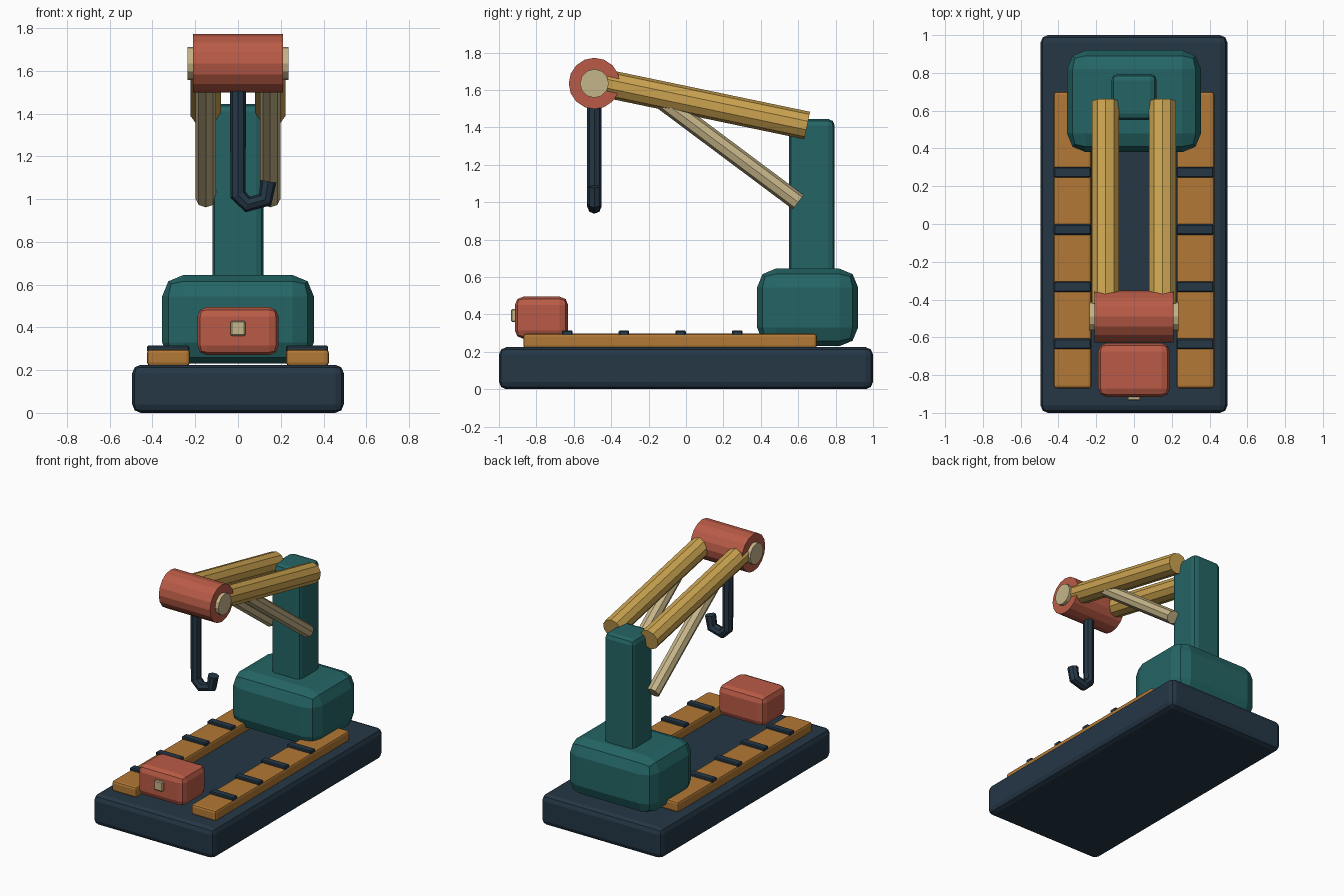
import bpy
from mathutils import Vector

cube = bpy.data.objects.get("Cube")
if cube:
    bpy.data.objects.remove(cube, do_unlink=True)


def material(name, rgb):
    mat = bpy.data.materials.new(name)
    mat.use_nodes = True
    mat.diffuse_color = (*rgb, 1)
    mat.node_tree.nodes["Principled BSDF"].inputs["Base Color"].default_value = (*rgb, 1)
    return mat


navy = material("dark navy", (0.018, 0.038, 0.06))
teal = material("deep teal", (0.018, 0.13, 0.13))
red = material("brick red", (0.49, 0.105, 0.062))
gold = material("golden yellow", (0.6, 0.37, 0.08))
orange = material("ochre orange", (0.45, 0.19, 0.035))
tan = material("pale tan", (0.56, 0.46, 0.25))


def box(name, low, high, mat, bevel, segments=2):
    """Bevelled box between two opposite corners."""
    low, high = Vector(low), Vector(high)
    bpy.ops.mesh.primitive_cube_add(size=1, location=(low + high) / 2)
    obj = bpy.context.object
    obj.name = name
    obj.scale = high - low
    bpy.ops.object.transform_apply(location=False, rotation=False, scale=True)
    obj.data.materials.append(mat)
    mod = obj.modifiers.new("Bevel", "BEVEL")
    mod.width = bevel
    mod.segments = segments
    return obj


def rod(name, start, end, radius, sides, mat):
    """Faceted cylinder running between two points."""
    start, end = Vector(start), Vector(end)
    axis = end - start
    bpy.ops.mesh.primitive_cylinder_add(
        vertices=sides, radius=radius, depth=axis.length, location=(start + end) / 2,
        rotation=axis.to_track_quat("Z", "Y").to_euler())
    obj = bpy.context.object
    obj.name = name
    obj.data.materials.append(mat)
    return obj


# Base slab, machine housing and mast
box("base", (-0.495, -1, 0), (0.495, 1, 0.225), navy, 0.04)
box("housing", (-0.355, 0.38, 0.23), (0.355, 0.92, 0.645), teal, 0.1)
box("mast", (-0.12, 0.55, 0.5), (0.12, 0.795, 1.445), teal, 0.035)

# Winch box with its small latch
box("front_box", (-0.19, -0.915, 0.27), (0.19, -0.63, 0.495), red, 0.045)
box("front_latch", (-0.035, -0.935, 0.36), (0.035, -0.9, 0.43), tan, 0.006, 1)

# Mirrored rails, ties, boom arms and struts
for side, s in (("left", 1), ("right", -1)):
    x = sorted((0.225 * s, 0.425 * s))
    box(f"{side}_rail", (x[0], -0.87, 0.22), (x[1], 0.7, 0.297), orange, 0.015)
    for i in range(4):
        y = -0.635 + 0.303 * i
        box(f"{side}_tie_{i + 1}", (x[0], y - 0.028, 0.285),
            (x[1] - 0.003, y + 0.028, 0.315), navy, 0.006, 1)
    rod(f"{side}_boom_arm", (0.15 * s, -0.43, 1.635), (0.15 * s, 0.648, 1.41), 0.075, 10, gold)
    rod(f"{side}_strut", (0.15 * s, -0.15, 1.56), (0.15 * s, 0.6, 1.0), 0.048, 8, tan)

# Boom head and the axle through it
rod("boom_head", (-0.21, -0.49, 1.635), (0.21, -0.49, 1.635), 0.137, 16, red)
rod("head_axle", (-0.236, -0.49, 1.635), (0.236, -0.49, 1.635), 0.077, 12, tan)

# Hanging hook as a faceted tube
curve = bpy.data.curves.new("hook", "CURVE")
curve.dimensions = "3D"
curve.bevel_depth = 0.038
curve.bevel_resolution = 2
curve.use_fill_caps = True
path = [(0, 1.55), (0, 1.02), (0.045, 0.975), (0.127, 0.997), (0.142, 1.083)]
spline = curve.splines.new("POLY")
spline.points.add(len(path) - 1)
for point, (x, z) in zip(spline.points, path):
    point.co = (x, -0.49, z, 1)
spline.use_smooth = False
curve.materials.append(navy)
hook = bpy.data.objects.new("hook", curve)
bpy.context.collection.objects.link(hook)
